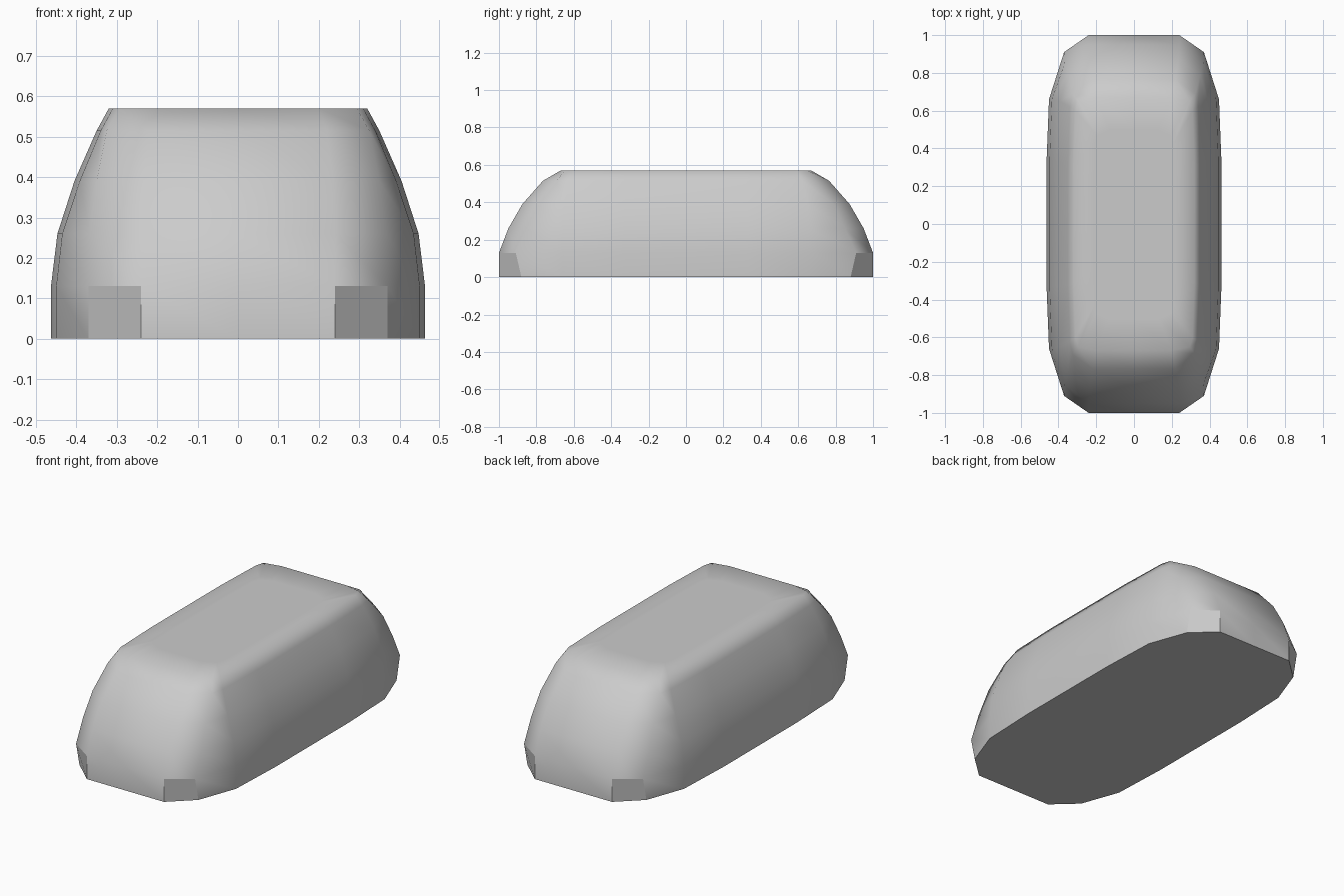
import bpy, bmesh

if "Cube" in bpy.data.objects:
    bpy.data.objects.remove(bpy.data.objects["Cube"])

# Quarter outlines per level: end corner, chamfer point, shoulder, flank
levels = [
    (0.00, (0.24, 1.00), (0.37, 0.88), (0.45, 0.66), (0.463, 0.33)),
    (0.13, (0.24, 1.00), (0.37, 0.91), (0.45, 0.66), (0.463, 0.33)),
    (0.26, (0.24, 0.95), (0.367, 0.85), (0.435, 0.66), (0.447, 0.33)),
    (0.39, (0.235, 0.875), (0.35, 0.79), (0.392, 0.65), (0.405, 0.33)),
    (0.515, (0.22, 0.765), (0.325, 0.69), (0.34, 0.62), (0.35, 0.32)),
    (0.57, (0.20, 0.67), (0.295, 0.65), (0.31, 0.60), (0.32, 0.31)),
    (0.57, (0.13, 0.50), (0.195, 0.47), (0.21, 0.43), (0.215, 0.22)),
]


def outline(q):
    """Mirror a quarter outline into a full closed loop, with mid points."""
    right = [(0, q[0][1])] + list(q) + [(q[-1][0], 0)]
    right += [(x, -y) for x, y in reversed(q)] + [(0, -q[0][1])]
    left = [(-x, y) for x, y in reversed(right[1:-1])]
    return right + left


# Body: stacked outlines joined by quads
bm = bmesh.new()
rings = [[bm.verts.new((x, y, z)) for x, y in outline(q)] for z, *q in levels]
n = len(rings[0])
for k in range(len(rings) - 1):
    a, b = rings[k], rings[k + 1]
    for i in range(n):
        j = (i + 1) % n
        f = bm.faces.new((a[i], a[j], b[j], b[i]))
        # Lower corner facets stay flat
        p, r = a[i].co, a[j].co
        facet = k == 0 and abs(abs(p.x + r.x) - 0.61) < 1e-3
        f.smooth = not facet
top = bm.faces.new(rings[-1])
top.smooth = True
base = bm.faces.new(rings[0])
bmesh.ops.recalc_face_normals(bm, faces=bm.faces)
base.smooth = False

# Keep the rim of the base and the corner facets crisp
for e in bm.edges:
    if any(not f.smooth for f in e.link_faces):
        e.smooth = False

mesh = bpy.data.meshes.new("rounded_body")
bm.to_mesh(mesh)
bm.free()
body = bpy.data.objects.new("rounded_body", mesh)
bpy.context.collection.objects.link(body)
